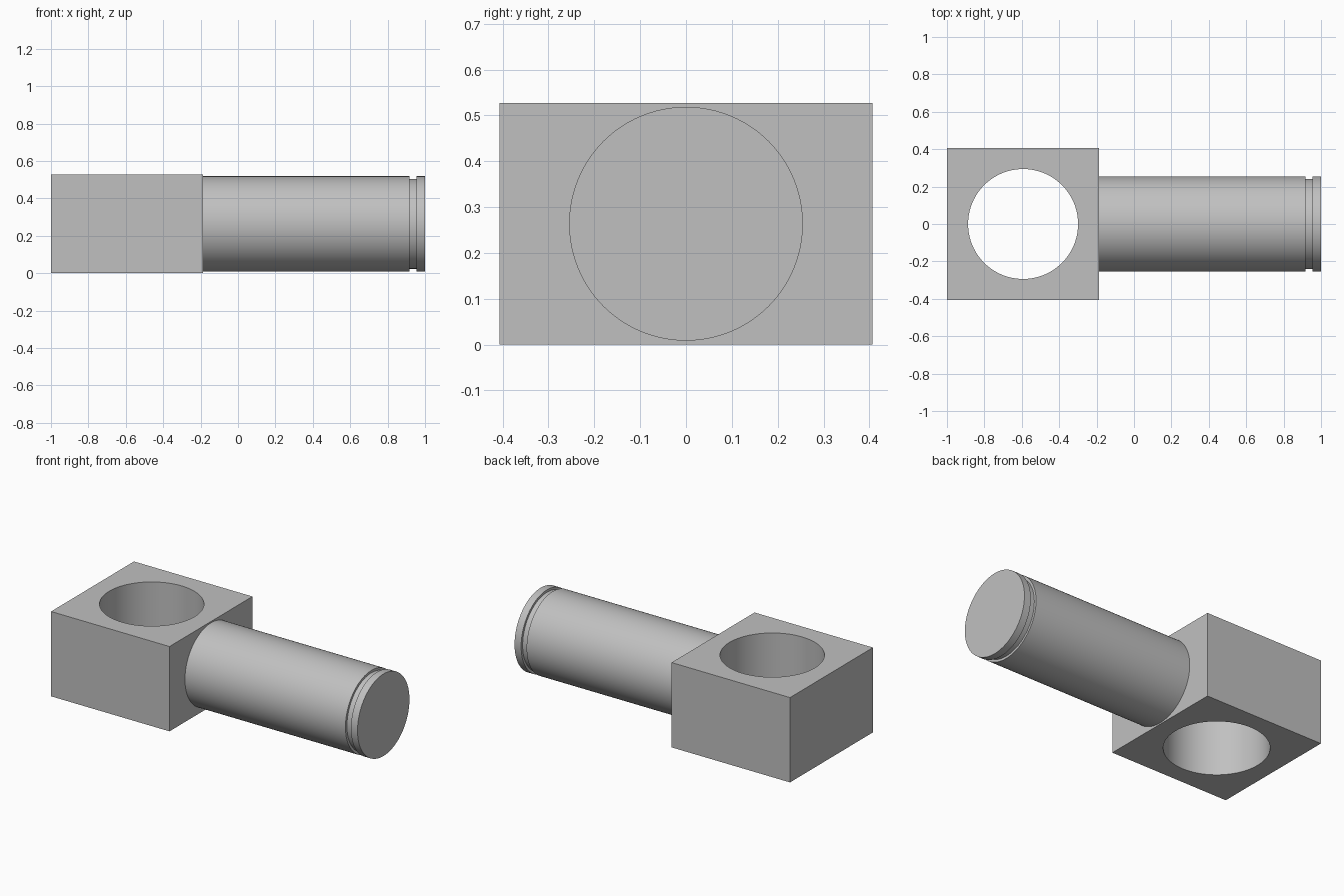
import bpy
import bmesh
from math import radians, tau
from mathutils import Matrix, Vector

cube = bpy.data.objects.get("Cube")
if cube:
    bpy.data.objects.remove(cube, do_unlink=True)

HEIGHT = 0.527
MID_Z = HEIGHT / 2
BLOCK_SIZE = 0.814
BLOCK_X = -1 + BLOCK_SIZE / 2
HOLE_RADIUS = 0.294
PIN_RADIUS = 0.255
GROOVE_RADIUS = 0.24
SIDES = 96

# Single plain grey material
grey = bpy.data.materials.new("plain_grey")
grey.use_nodes = True
colour = (0.53, 0.53, 0.53, 1)
grey.diffuse_color = colour
grey.node_tree.nodes["Principled BSDF"].inputs["Base Color"].default_value = colour


def add_object(name, bm):
    bmesh.ops.recalc_face_normals(bm, faces=bm.faces)
    mesh = bpy.data.meshes.new(name)
    bm.to_mesh(mesh)
    bm.free()
    mesh.materials.append(grey)
    obj = bpy.data.objects.new(name, mesh)
    bpy.context.collection.objects.link(obj)
    return obj


def activate(obj):
    bpy.ops.object.select_all(action="DESELECT")
    obj.select_set(True)
    bpy.context.view_layer.objects.active = obj


def smooth(obj):
    activate(obj)
    bpy.ops.object.shade_smooth_by_angle(angle=radians(30))


# Rectangular block
centre = Matrix.Translation((BLOCK_X, 0, MID_Z))
bm = bmesh.new()
bmesh.ops.create_cube(bm, size=1, matrix=centre @ Matrix.Diagonal((BLOCK_SIZE, BLOCK_SIZE, HEIGHT, 1)))
block = add_object("bored_block", bm)

# Vertical through hole
bm = bmesh.new()
bmesh.ops.create_cone(bm, cap_ends=True, segments=SIDES, radius1=HOLE_RADIUS,
                      radius2=HOLE_RADIUS, depth=HEIGHT * 2, matrix=centre)
cutter = add_object("hole_cutter", bm)
cutter.hide_render = True
cut = block.modifiers.new("through_hole", "BOOLEAN")
cut.operation = "DIFFERENCE"
cut.solver = "EXACT"
cut.object = cutter
activate(block)
bpy.ops.object.modifier_apply(modifier=cut.name)
bpy.data.objects.remove(cutter, do_unlink=True)
smooth(block)

# Round pin with a retaining groove, turned from its half profile
profile = [(-0.22, 0), (-0.22, PIN_RADIUS), (0.917, PIN_RADIUS), (0.917, GROOVE_RADIUS),
           (0.955, GROOVE_RADIUS), (0.955, PIN_RADIUS), (1, PIN_RADIUS), (1, 0)]
bm = bmesh.new()
points = [bm.verts.new((x, 0, MID_Z + r)) for x, r in profile]
edges = [bm.edges.new(pair) for pair in zip(points, points[1:])]
bmesh.ops.spin(bm, geom=points + edges, cent=Vector((0, 0, MID_Z)), axis=(1, 0, 0),
               angle=tau, steps=SIDES, use_duplicate=False)
bmesh.ops.remove_doubles(bm, verts=bm.verts, dist=0.0001)
smooth(add_object("grooved_pin", bm))
